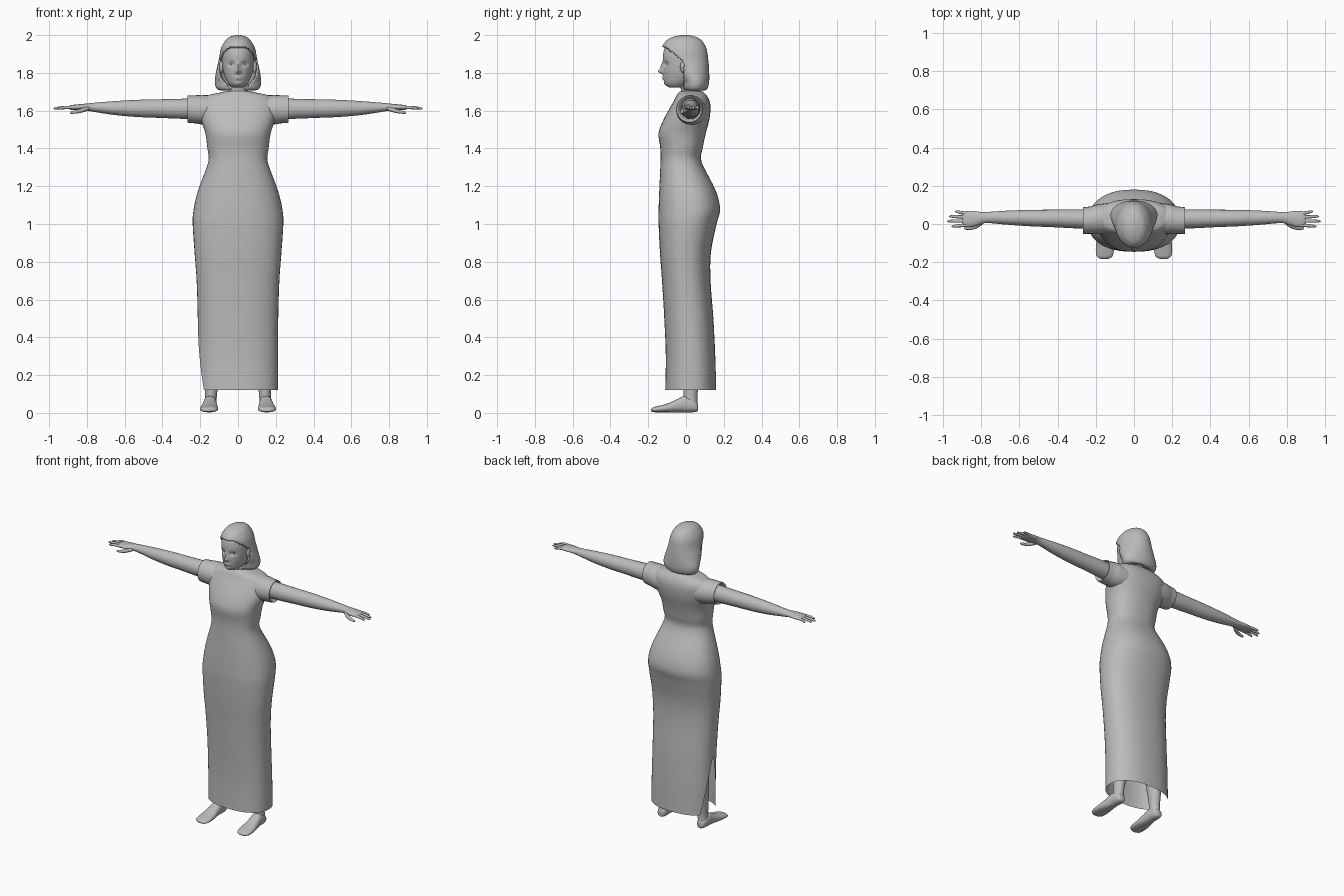
import bpy, bmesh, math
from math import sin, cos, pi, exp

grey = bpy.data.materials.new("plain grey")
grey.diffuse_color = (0.5, 0.5, 0.5, 1)


def spline(rows, steps):
    """Catmull-Rom resampling of a station list."""
    out = []
    for i in range(len(rows) - 1):
        a, b = rows[max(i - 1, 0)], rows[i]
        c, d = rows[i + 1], rows[min(i + 2, len(rows) - 1)]
        for k in range(steps):
            t = k / steps
            out.append([q + 0.5 * t * (r - p + t * (2 * p - 5 * q + 4 * r - s + t * (3 * (q - r) + s - p)))
                        for p, q, r, s in zip(a, b, c, d)])
    return out + [list(rows[-1])]


def power(v, e):
    return math.copysign(abs(v) ** (2 / e), v)


def finish(ob, mirror=False, angle=50):
    ob.data.materials.append(grey)
    if mirror:
        ob.modifiers.new("mirror", 'MIRROR')
    bpy.ops.object.select_all(action='DESELECT')
    ob.select_set(True)
    bpy.context.view_layer.objects.active = ob
    bpy.ops.object.shade_smooth_by_angle(angle=math.radians(angle))
    return ob


def loft(name, rows, axis='Z', n=24, e=2, steps=4, caps=(True, True),
         gap=None, shape=None, cut=None, mirror=False):
    """Skin rings; each row is (position, centre u, centre v, radius u, radius v)."""
    bm = bmesh.new()
    rings = []
    for t, cu, cv, ru, rv in spline(rows, steps):
        g = gap(t) if gap else 0
        ring = []
        for i in range(n + 1):
            a = pi + g + (2 * pi - 2 * g) * i / n
            u, v = cu + ru * power(cos(a), e), cv + rv * power(sin(a), e)
            p = {'Z': (u, v, t), 'X': (t, u, v), 'Y': (u, t, v)}[axis]
            ring.append(bm.verts.new(shape(p) if shape else p))
        rings.append(ring)
    for r, s in zip(rings, rings[1:]):
        for i in range(n):
            bm.faces.new((r[i], r[i + 1], s[i + 1], s[i]))
    for on, ring in zip(caps, (rings[0], rings[-1])):
        if on:
            bm.faces.new(ring[:n])
    bmesh.ops.remove_doubles(bm, verts=bm.verts, dist=0.0002)
    bmesh.ops.recalc_face_normals(bm, faces=bm.faces)
    if cut:
        bmesh.ops.delete(bm, geom=[f for f in bm.faces if cut(f.calc_center_median())], context='FACES')
    me = bpy.data.meshes.new(name)
    bm.to_mesh(me)
    bm.free()
    ob = bpy.data.objects.new(name, me)
    bpy.context.collection.objects.link(ob)
    return finish(ob, mirror)


def spans(rows):
    """Rows (z, half width, front y, back y) to upright loft stations."""
    return [(z, 0, (f + b) / 2, w, (b - f) / 2) for z, w, f, b in rows]


# Long dress with an open hem and a slit low on one side
loft("dress", spans([
    (.12, .213, -.11, .16), (.3, .213, -.107, .155), (.5, .213, -.115, .145),
    (.7, .219, -.127, .13), (.85, .23, -.138, .132), (1.0, .24, -.145, .162),
    (1.07, .236, -.145, .18), (1.14, .222, -.143, .17), (1.21, .2, -.14, .142),
    (1.33, .157, -.135, .082), (1.4, .162, -.136, .088), (1.48, .173, -.145, .105),
    (1.55, .195, -.12, .123), (1.61, .205, -.088, .13), (1.65, .2, -.065, .125),
    (1.68, .165, -.05, .11), (1.695, .1, -.04, .095), (1.705, .062, -.03, .085)]),
    n=48, e=2.3, caps=(False, True), gap=lambda z: .6 * max(0, .5 - z) / .38)

# Short sleeves, open at the cuff
loft("sleeve", [(.13, .03, 1.6, .08, .08), (.19, .025, 1.605, .078, .078),
                (.23, .02, 1.607, .072, .074), (.262, .018, 1.608, .07, .072),
                (.268, .018, 1.609, .067, .069), (.262, .02, 1.609, .06, .062),
                (.24, .024, 1.609, .05, .052)],
     axis='X', caps=(True, False), mirror=True)

# Arms down to the palm
loft("arm", [(.2, .025, 1.61, .05, .056), (.3, .027, 1.61, .05, .053),
             (.42, .029, 1.611, .046, .049), (.54, .031, 1.612, .043, .045),
             (.66, .033, 1.614, .037, .036), (.77, .034, 1.618, .029, .023),
             (.81, .03, 1.619, .034, .018), (.85, .026, 1.618, .042, .015),
             (.885, .026, 1.617, .04, .012), (.9, .026, 1.616, .034, .006)],
     axis='X', mirror=True)

# Fingers and thumb
for label, y0, y1, x1 in (("index", -.006, -.012, .955), ("middle", .016, .015, .978),
                          ("ring", .036, .040, .968), ("little", .055, .065, .938)):
    m = .5 * (.875 + x1)
    loft(label + "_finger", [(.87, y0, 1.617, .009, .009), (m, (y0 + y1) / 2, 1.617, .0085, .0085),
                             (x1 - .01, y1, 1.612, .0065, .006), (x1, y1, 1.611, .002, .002)],
         axis='X', n=10, steps=3, mirror=True)
loft("thumb", [(.79, .012, 1.612, .012, .011), (.82, -.006, 1.603, .015, .012),
               (.85, -.019, 1.595, .011, .010), (.882, -.022, 1.59, .008, .007),
               (.89, -.022, 1.589, .002, .002)], axis='X', n=10, steps=3, mirror=True)

# Legs, seen below the hem and through the slit
loft("leg", [(.03, .146, .025, .032, .036), (.09, .143, .024, .031, .036),
             (.15, .14, .026, .036, .042), (.28, .13, .03, .05, .056),
             (.4, .12, .025, .053, .056), (.52, .11, .015, .055, .06)], mirror=True)

# Bare feet
loft("foot", [(.064, .147, .03, .008, .012), (.058, .147, .032, .024, .025),
              (.03, .147, .04, .033, .037), (-.01, .148, .046, .035, .043),
              (-.05, .15, .037, .039, .034), (-.1, .152, .026, .046, .023),
              (-.145, .153, .02, .047, .017), (-.172, .154, .017, .038, .013),
              (-.184, .155, .014, .016, .006)], axis='Y', e=2.3, mirror=True)

# Neck
loft("neck", [(1.65, 0, .035, .075, .06), (1.69, 0, .03, .062, .055),
              (1.72, 0, .022, .05, .05), (1.79, 0, .01, .05, .05)])


def face_shape(p):
    """Raise nose, lips and chin and sink the eye sockets."""
    x, y, z = p
    if y < -.04:
        for px, pz, sx, sz, amount in ((0, 1.808, .012, .013, -.027), (0, 1.835, .010, .018, -.012),
                                       (.034, 1.847, .017, .012, .014), (-.034, 1.847, .017, .012, .014),
                                       (0, 1.778, .022, .006, -.007), (0, 1.767, .018, .005, -.007),
                                       (0, 1.742, .02, .012, -.006)):
            y += amount * exp(-((x - px) / sx) ** 2 - ((z - pz) / sz) ** 2)
    return x, y, z


# Head with a sculpted face
loft("head", spans([
    (1.722, .025, -.085, -.02), (1.73, .04, -.1, .0), (1.75, .056, -.113, .03),
    (1.78, .07, -.119, .07), (1.81, .078, -.121, .085), (1.85, .084, -.122, .1),
    (1.9, .085, -.121, .1), (1.94, .075, -.108, .09), (1.975, .045, -.07, .05)]),
    n=72, steps=7, shape=face_shape)

# Bobbed hair, open around the face
hair = loft("hair", spans([
    (1.722, .06, -.005, .075), (1.708, .095, -.008, .1), (1.722, .116, -.02, .116),
    (1.76, .123, -.03, .123), (1.82, .113, -.08, .122), (1.87, .102, -.118, .118),
    (1.93, .09, -.128, .108), (1.97, .068, -.105, .084), (1.99, .046, -.07, .055),
    (2.0, .015, -.03, .015)]), n=72, steps=6,
    cut=lambda c: c.z < 1.935 and c.y < -.012 - max(0, c.z - 1.86) * 1.25)
solid = hair.modifiers.new("thickness", 'SOLIDIFY')
solid.thickness, solid.offset = .014, -1


def blob(name, place, size):
    bpy.ops.mesh.primitive_uv_sphere_add(segments=16, ring_count=10)
    ob = bpy.context.object
    ob.name = name
    for v in ob.data.vertices:
        v.co = [c + r * k for c, r, k in zip(place, size, v.co)]
    return finish(ob, True)


# Ears and eyes
blob("ear", (.088, -.012, 1.832), (.011, .019, .032))
blob("eye", (.034, -.088, 1.847), (.015, .014, .008))
